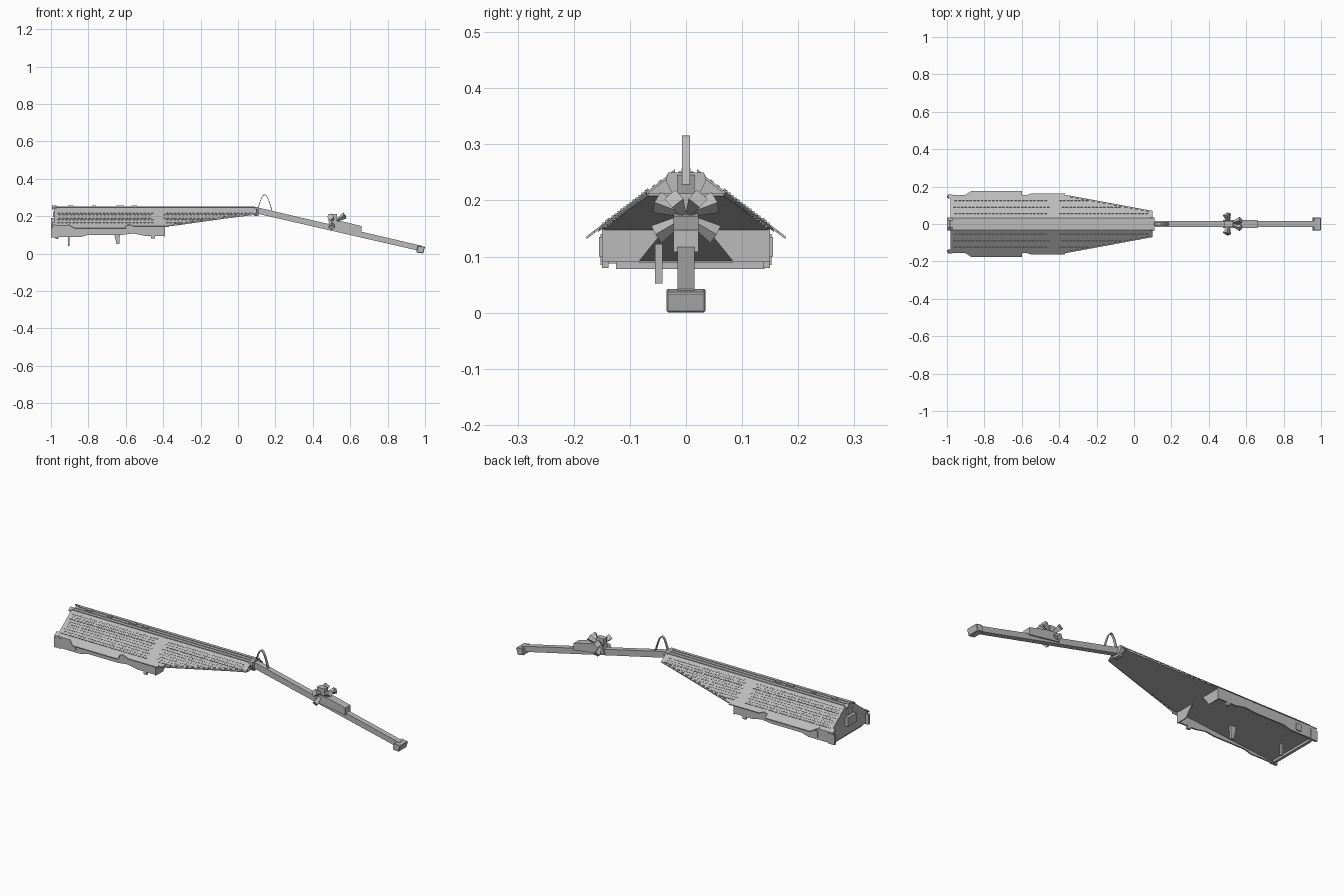
import bpy, bmesh, math
from mathutils import Vector, Matrix

old = bpy.data.objects.get("Cube")
if old:
    bpy.data.objects.remove(old, do_unlink=True)

grey = bpy.data.materials.new("plain grey")
grey.use_nodes = True
colour = (0.5, 0.5, 0.5, 1)
grey.diffuse_color = colour
grey.node_tree.nodes["Principled BSDF"].inputs["Base Color"].default_value = colour


def finish(name, bm):
    bmesh.ops.recalc_face_normals(bm, faces=bm.faces)
    mesh = bpy.data.meshes.new(name)
    bm.to_mesh(mesh)
    bm.free()
    mesh.materials.append(grey)
    ob = bpy.data.objects.new(name, mesh)
    bpy.context.collection.objects.link(ob)
    return ob


def add_slab(bm, points, push):
    # closed solid: an outline pushed along a vector
    a = [bm.verts.new(p) for p in points]
    b = [bm.verts.new(Vector(p) + Vector(push)) for p in points]
    bm.faces.new(a)
    bm.faces.new(b)
    for i in range(len(a)):
        j = (i + 1) % len(a)
        bm.faces.new((a[i], a[j], b[j], b[i]))


def add_box(bm, x, y, z):
    add_slab(bm, [(x[0], y[0], z[0]), (x[1], y[0], z[0]), (x[1], y[1], z[0]), (x[0], y[1], z[0])],
             (0, 0, z[1] - z[0]))


def slab(name, points, push):
    bm = bmesh.new()
    add_slab(bm, points, push)
    return finish(name, bm)


def boxes(name, items):
    bm = bmesh.new()
    for item in items:
        add_box(bm, *item)
    return finish(name, bm)


def side_profile(name, xz, y0, y1):
    return slab(name, [(x, y0, z) for x, z in xz], (0, y1 - y0, 0))


def mirror(ob):
    ob.modifiers.new("mirror", 'MIRROR').use_axis = (False, True, False)
    return ob


SLOPE = 0.76


def roof_z(y):
    return 0.246 - SLOPE * (y - 0.03)


def eave(x):
    return 0.155 if x < -0.36 else 0.155 - 0.085 * (x + 0.36) / 0.46


def on_roof(x, y, lift=0):
    return (x, y, roof_z(y) + lift)


# Sloping roof panels with wider eave flaps
outline = [(-0.98, 0.03), (0.1, 0.03), (0.1, 0.07), (-0.36, 0.155), (-0.98, 0.155)]
mirror(slab("roof_panel", [on_roof(x, y) for x, y in outline], (0, 0, -0.005)))
for name, x0, x1, y1 in (("rear_eave_flap", -0.87, -0.6, 0.177), ("front_eave_flap", -0.55, -0.37, 0.163)):
    pts = [(x0 - 0.04, 0.15), (x1, 0.15), (x1, y1), (x0, y1)]
    mirror(slab(name, [on_roof(x, y, 0.002) for x, y in pts], (0, 0, -0.005)))

# Underside: rear floor dipping to the back, and a nose plate rising to the collar
slab("rear_floor", [(-0.98, -0.145, 0.092), (-0.98, 0.145, 0.092),
                    (-0.38, 0.145, 0.148), (-0.38, -0.145, 0.148)], (0, 0, 0.004))
slab("nose_underside", [(-0.38, -0.15, 0.148), (-0.38, 0.15, 0.148),
                        (0.1, 0.068, 0.208), (0.1, -0.068, 0.208)], (0, 0, 0.004))

# Ridge cap, rails and small hatches
boxes("ridge_cap", [((-0.98, 0.1), (-0.031, 0.031), (0.24, 0.249))])
mirror(boxes("ridge_rail", [((-0.97, 0.09), (0.009, 0.013), (0.249, 0.252))]))
boxes("ridge_hatches", [((x, x + w), (-0.008, 0.008), (0.249, 0.257))
                        for x, w in ((-0.91, 0.03), (-0.78, 0.02), (-0.65, 0.04), (-0.57, 0.03))])

# Rows of small louvres, with two taller rows
bm = bmesh.new()
for row in range(9):
    y = 0.043 + row * 0.0115
    lift = 0.003 if row in (2, 8) else 0.0015
    for k in range(52):
        x = -0.965 + k * 0.02 + (row % 2) * 0.006
        if -0.46 < x < -0.4 or y + 0.008 > eave(x + 0.02):
            continue
        add_slab(bm, [on_roof(x, y), on_roof(x + 0.013, y),
                      on_roof(x + 0.013, y + 0.005), on_roof(x, y + 0.005)], (0, lift * 0.7, lift))
mirror(finish("roof_louvres", bm))

# Small brackets along the tapering eave
bm = bmesh.new()
for k in range(15):
    x = -0.34 + k * 0.029
    y = eave(x + 0.014)
    z = roof_z(y)
    add_box(bm, (x, x + 0.014), (y - 0.008, y), (z - 0.004, z + 0.005))
mirror(finish("eave_brackets", bm))

# Side skirts with an uneven lower edge
skirt = [(-0.99, 0.152), (-0.39, 0.152), (-0.39, 0.095), (-0.5, 0.095), (-0.56, 0.107),
         (-0.62, 0.1), (-0.8, 0.1), (-0.84, 0.088), (-0.99, 0.088)]
mirror(side_profile("side_skirt", skirt, 0.142, 0.15))
mirror(boxes("skirt_pads", [((-1.0, -0.96), (0.14, 0.152), (0.085, 0.14)),
                            ((-0.9, -0.87), (0.148, 0.155), (0.1, 0.135)),
                            ((-0.465, -0.445), (0.138, 0.15), (0.08, 0.1))]))

# Corner gussets at the front of the skirts
mirror(slab("front_gusset", [(-0.395, 0.15, 0.152), (-0.395, 0.15, 0.09),
                             (-0.395, 0.085, 0.09), (-0.395, 0.035, 0.152)], (0.005, 0, 0)))

# Closed rear gable with its box and bumper
gable = [(0.03, 0.244), (0.15, 0.152), (0.15, 0.088), (-0.15, 0.088), (-0.15, 0.152), (-0.03, 0.244)]
slab("rear_gable", [(-0.982, y, z) for y, z in gable], (0.006, 0, 0))
boxes("rear_box", [((-1.0, -0.98), (-0.035, 0.035), (0.14, 0.19)),
                   ((-0.99, -0.98), (-0.022, 0.022), (0.195, 0.225))])
boxes("rear_bumper", [((-0.975, -0.96), (-0.125, 0.14), (0.078, 0.09))])
for name, y0, y1 in (("rear_roof_tab", 0.02, 0.035), ("rear_corner_tab", 0.137, 0.157)):
    mirror(slab(name, [on_roof(-0.995, y0, 0.002), on_roof(-0.995, y1, 0.002),
                       on_roof(-0.97, y1, 0.002), on_roof(-0.97, y0, 0.002)], (0, 0, -0.008)))

# Pegs under the body
side_profile("lower_peg", [(-0.665, 0.122), (-0.63, 0.122), (-0.635, 0.052), (-0.65, 0.052)], -0.055, -0.042)
boxes("rear_peg", [((-0.91, -0.9), (-0.006, 0.006), (0.04, 0.1))])

# Collar joining the body and the boom
collar = [(0.032, 0.25), (0.036, 0.235), (0.018, 0.2), (-0.018, 0.2), (-0.036, 0.235), (-0.032, 0.25)]
slab("boom_collar", [(0.085, y, z) for y, z in collar], (0.025, 0, 0))

# Long sloping boom and end block
side_profile("boom", [(0.09, 0.25), (0.09, 0.216), (0.98, 0.012), (0.98, 0.042)], -0.015, 0.015)
end = side_profile("boom_end_block", [(0.962, 0.043), (0.953, 0.006), (0.99, 0.0), (1.0, 0.036)], -0.035, 0.035)
bevel = end.modifiers.new("bevel", 'BEVEL')
bevel.width = 0.003
bevel.segments = 1

# Wire loop over the joint
path = [(0.1 + 0.085 * t / 16, 0.225 + 0.091 * math.sin(math.pi * t / 16)) for t in range(17)]
mid = Vector((0.1425, 0.24))
inner = [tuple(Vector(p) + (mid - Vector(p)).normalized() * 0.004) for p in path]
bm = bmesh.new()
for i in range(16):
    add_slab(bm, [(x, -0.007, z) for x, z in (path[i], path[i + 1], inner[i + 1], inner[i])], (0, 0.014, 0))
finish("wire_loop", bm)

# Housing on the boom
side_profile("lamp_housing", [(0.475, 0.135), (0.49, 0.178), (0.56, 0.172), (0.66, 0.147),
                              (0.66, 0.108)], -0.022, 0.022)
boxes("housing_cap", [((0.485, 0.53), (-0.015, 0.015), (0.17, 0.212))])


# Flared four-sided lamps
def lamp(name, base, direction, length, radius):
    d = Vector(direction).normalized()
    bm = bmesh.new()
    turn = d.to_track_quat('Z', 'Y').to_matrix().to_4x4()
    bmesh.ops.create_cone(bm, cap_ends=True, segments=4, radius1=radius * 0.45, radius2=radius,
                          depth=length, matrix=Matrix.Translation(Vector(base) + d * length / 2) @ turn)
    return mirror(finish(name, bm))


lamp("side_lamp", (0.505, 0.01, 0.18), (-0.25, 1, 0.4), 0.046, 0.02)
lamp("front_lamp", (0.53, 0.008, 0.178), (0.9, 0.3, 0.55), 0.05, 0.018)
lamp("low_lamp", (0.505, 0.01, 0.165), (-0.1, 1, -0.6), 0.05, 0.018)
